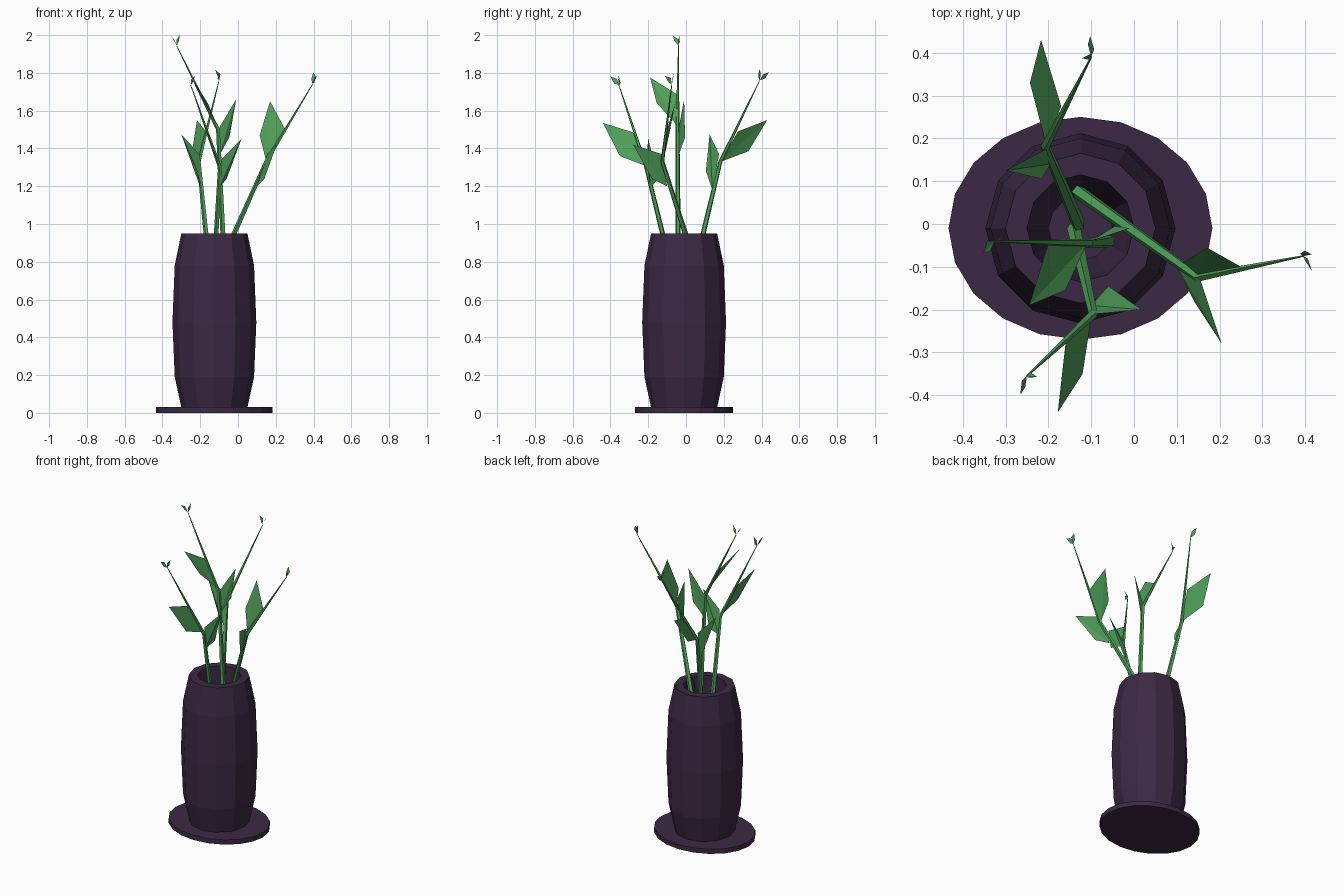
import bpy, bmesh, math
from mathutils import Vector

if "Cube" in bpy.data.objects:
    bpy.data.objects.remove(bpy.data.objects["Cube"])


def material(name, color):
    m = bpy.data.materials.new(name)
    m.diffuse_color = color
    m.use_nodes = True
    m.node_tree.nodes["Principled BSDF"].inputs["Base Color"].default_value = m.diffuse_color
    return m


purple = material("dark_purple", (0.045, 0.022, 0.058, 1))
green = material("leaf_green", (0.08, 0.35, 0.10, 1))
CENTRE = Vector((-0.125, -0.01, 0))


def finish(bm, name, mat):
    me = bpy.data.meshes.new(name)
    bm.to_mesh(me)
    bm.free()
    me.materials.append(mat)
    ob = bpy.data.objects.new(name, me)
    bpy.context.collection.objects.link(ob)
    return ob


def lathe(name, profile, sides, mat, sx=1, sy=1):
    """Turn an (r, z) profile, capped at both ends."""
    bm = bmesh.new()
    rings = []
    for r, z in profile:
        rings.append([bm.verts.new(CENTRE + Vector((r * sx * math.cos(a), r * sy * math.sin(a), z)))
                      for a in (2 * math.pi * i / sides for i in range(sides))])
    for lo, hi in zip(rings, rings[1:]):
        for i in range(sides):
            j = (i + 1) % sides
            bm.faces.new((lo[i], lo[j], hi[j], hi[i]))
    bm.faces.new(rings[0][::-1])
    bm.faces.new(rings[-1])
    return finish(bm, name, mat)


def tube(bm, points, radii, sides=5):
    """Tapered stem through the given points."""
    pts = [Vector(p) for p in points]
    rings = []
    for k, p in enumerate(pts):
        d = pts[min(k + 1, len(pts) - 1)] - pts[max(k - 1, 0)]
        u = d.cross(Vector((0, 1, 0))).normalized()
        v = d.cross(u).normalized()
        rings.append([bm.verts.new(p + radii[k] * (u * math.cos(a) + v * math.sin(a)))
                      for a in (2 * math.pi * i / sides for i in range(sides))])
    for lo, hi in zip(rings, rings[1:]):
        for i in range(sides):
            j = (i + 1) % sides
            bm.faces.new((lo[i], lo[j], hi[j], hi[i]))
    bm.faces.new(rings[0][::-1])
    bm.faces.new(rings[-1])


def leaf(bm, corners):
    """Diamond leaf (base, side, tip, side) folded along its midrib."""
    a, b, c, d = [bm.verts.new(p) for p in corners]
    bm.faces.new((a, b, c))
    bm.faces.new((a, c, d))


# Oval saucer
lathe("saucer", [(1, 0), (1, 0.03)], 20, purple, 0.308, 0.26)

# Barrel vase with thick rim and hollow inside
lathe("vase", [(0.175, 0.03), (0.21, 0.19), (0.222, 0.48), (0.21, 0.78), (0.175, 0.95),
               (0.125, 0.95), (0.115, 0.75), (0.075, 0.48)], 12, purple)

# Sprigs: base, node, tip, then two leaves each
sprigs = {
    "right": [(-0.13, 0.075, 0.70), (0.15, -0.125, 1.33), (0.395, -0.075, 1.74),
              [(0.15, -0.12, 1.33), (0.25, -0.10, 1.50), (0.17, -0.055, 1.65), (0.115, -0.09, 1.47)],
              [(0.10, -0.10, 1.20), (0.155, -0.13, 1.37), (0.205, -0.28, 1.42), (0.14, -0.18, 1.24)]],
    "tall": [(-0.06, -0.04, 0.55), (-0.105, -0.045, 1.50), (-0.325, -0.04, 1.945),
             [(-0.11, -0.045, 1.52), (-0.20, -0.045, 1.685), (-0.245, -0.19, 1.775), (-0.16, -0.155, 1.64)],
             [(-0.10, -0.04, 1.36), (-0.105, -0.04, 1.50), (-0.01, -0.01, 1.66), (-0.045, -0.005, 1.46)]],
    "front": [(-0.14, -0.01, 0.48), (-0.095, -0.21, 1.30), (-0.25, -0.355, 1.735),
              [(-0.10, -0.22, 1.31), (-0.16, -0.28, 1.485), (-0.178, -0.44, 1.535), (-0.12, -0.35, 1.36)],
              [(-0.10, -0.19, 1.19), (-0.09, -0.21, 1.34), (0.018, -0.20, 1.45), (-0.06, -0.145, 1.24)]],
    "back": [(-0.13, 0.0, 0.57), (-0.207, 0.182, 1.33), (-0.10, 0.39, 1.76),
             [(-0.205, 0.185, 1.33), (-0.17, 0.275, 1.49), (-0.217, 0.43, 1.55), (-0.243, 0.33, 1.385)],
             [(-0.195, 0.14, 1.18), (-0.205, 0.175, 1.37), (-0.30, 0.125, 1.475), (-0.215, 0.105, 1.28)]],
}
for name, (base, node, tip, *leaves) in sprigs.items():
    bm = bmesh.new()
    tube(bm, [base, node, tip], [0.017, 0.011, 0.002])
    for corners in leaves:
        leaf(bm, corners)
        # Tiny matching bud leaf at the tip
        o = Vector(corners[0])
        leaf(bm, [Vector(tip) + 0.2 * (Vector(p) - o) for p in corners])
    finish(bm, name + "_sprig", green)
